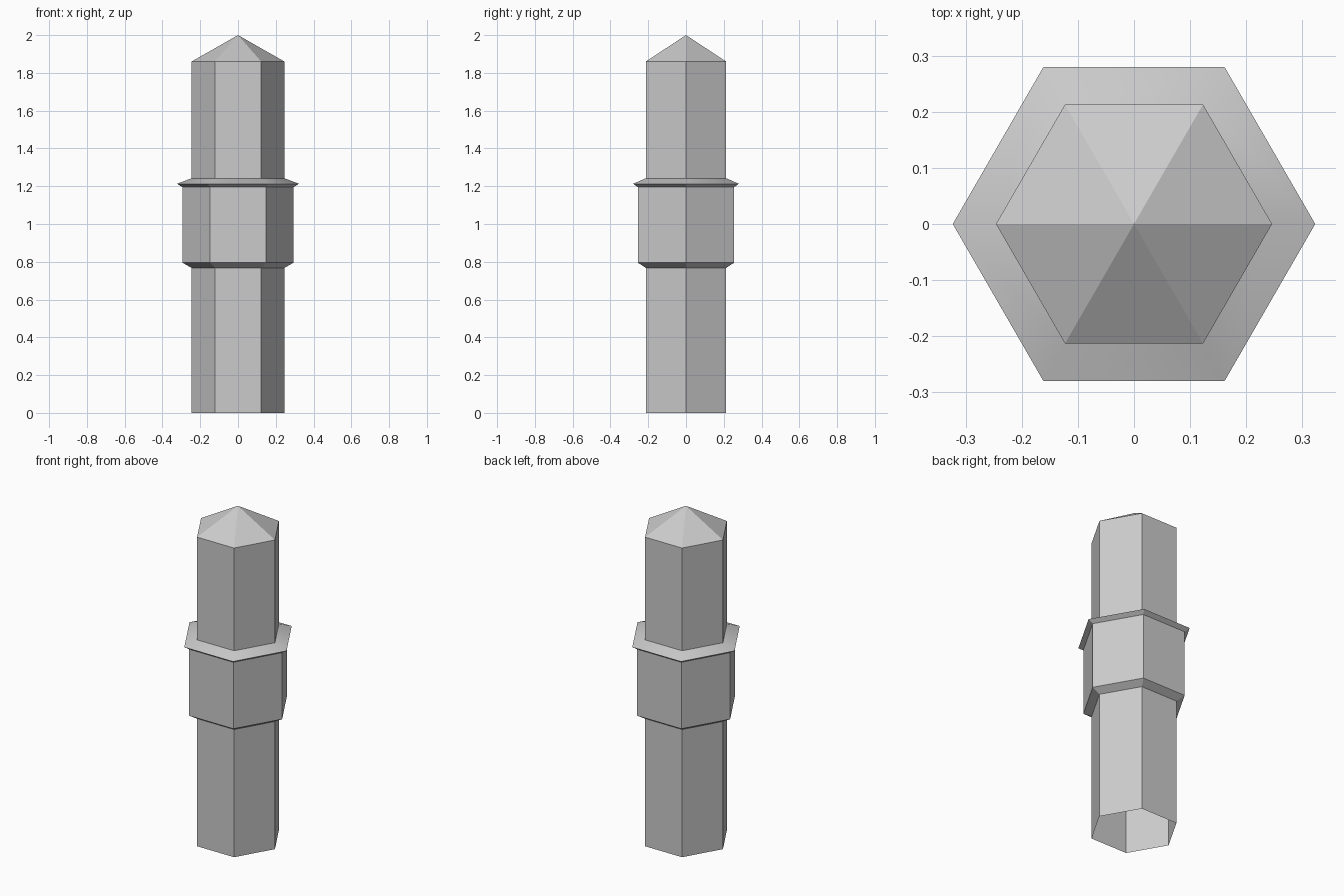
import bpy, bmesh, math

cube = bpy.data.objects.get("Cube")
if cube:
    bpy.data.objects.remove(cube, do_unlink=True)

SIDES = 6
grey = bpy.data.materials.new("light_grey")
grey.use_nodes = True
colour = (0.6, 0.6, 0.6, 1)
grey.diffuse_color = colour
grey.node_tree.nodes["Principled BSDF"].inputs["Base Color"].default_value = colour


def hex_part(name, profile, smooth=False):
    """Open six-sided shell through (radius, height) rings; radius 0 is a point."""
    bm = bmesh.new()
    rings = []
    for radius, z in profile:
        if radius == 0:
            rings.append([bm.verts.new((0, 0, z))] * SIDES)
        else:
            angles = [math.tau * i / SIDES for i in range(SIDES)]
            rings.append([bm.verts.new((radius * math.cos(a), radius * math.sin(a), z))
                          for a in angles])
    for low, high in zip(rings, rings[1:]):
        for i in range(SIDES):
            j = (i + 1) % SIDES
            corners = [low[i], low[j], high[j], high[i]]
            bm.faces.new(list(dict.fromkeys(corners)))
    mesh = bpy.data.meshes.new(name)
    bm.to_mesh(mesh)
    bm.free()
    mesh.materials.append(grey)
    obj = bpy.data.objects.new(name, mesh)
    bpy.context.collection.objects.link(obj)
    if smooth:
        bpy.ops.object.select_all(action='DESELECT')
        obj.select_set(True)
        bpy.context.view_layer.objects.active = obj
        bpy.ops.object.shade_smooth_by_angle(angle=math.radians(26))
    return obj


SHAFT, COLLAR, RIM = 0.246, 0.294, 0.323

# Hollow lower shaft, open at the foot
hex_part("lower_shaft", [(SHAFT, 0), (SHAFT, 0.768)])
# Wide collar with a bevelled underside
hex_part("collar", [(SHAFT, 0.768), (COLLAR, 0.795), (COLLAR, 1.195)])
# Thin sloping flange above the collar
hex_part("flange", [(COLLAR, 1.195), (RIM, 1.213), (SHAFT, 1.242)], smooth=True)
# Upper shaft and pointed cap
hex_part("upper_shaft", [(SHAFT, 1.242), (SHAFT, 1.86)])
hex_part("pointed_cap", [(SHAFT, 1.86), (0, 2)])
